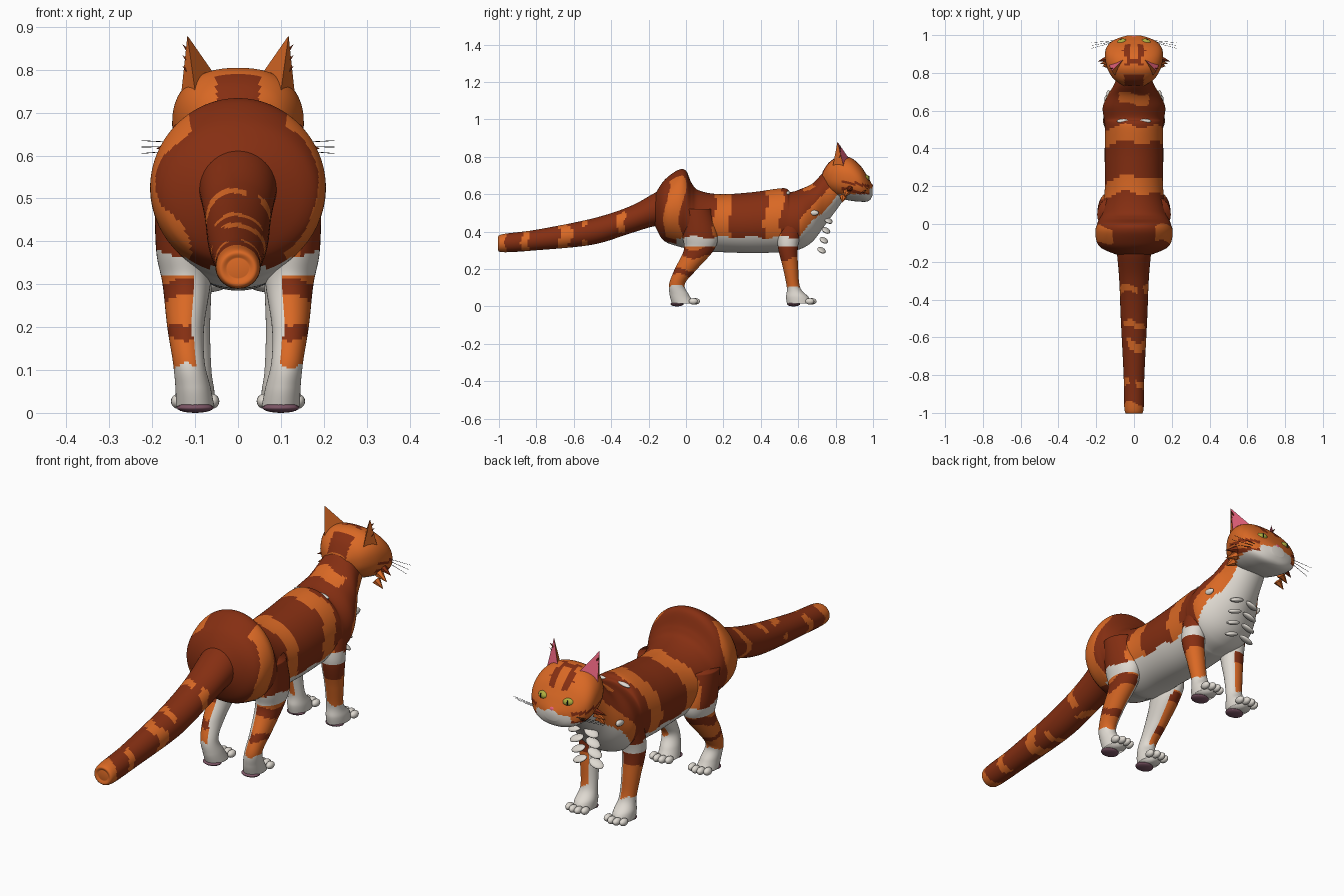
import bpy, bmesh, math
from mathutils import Vector

if "Cube" in bpy.data.objects:
    bpy.data.objects.remove(bpy.data.objects["Cube"], do_unlink=True)

# Materials
COLOURS = {
    "orange_fur": (0.70, 0.14, 0.018), "rust_fur": (0.235, 0.028, 0.006),
    "white_fur": (0.74, 0.70, 0.64), "ear_pink": (0.78, 0.12, 0.20),
    "pad_purple": (0.20, 0.09, 0.13), "eye_green": (0.42, 0.42, 0.05),
    "black": (0.01, 0.01, 0.012),
}
MATS = []
for label, rgb in COLOURS.items():
    m = bpy.data.materials.new(label)
    m.use_nodes = True
    m.diffuse_color = (*rgb, 1)
    m.node_tree.nodes["Principled BSDF"].inputs["Base Color"].default_value = (*rgb, 1)
    MATS.append(m)
ORANGE, RUST, WHITE, PINK, PAD, GREEN, BLACK = range(7)


def finish(name, bm, rule, smooth=True):
    """Turn a bmesh into an object; rule gives each face its colour slot."""
    bmesh.ops.recalc_face_normals(bm, faces=bm.faces)
    bm.normal_update()
    me = bpy.data.meshes.new(name)
    used = []
    for f in bm.faces:
        c = rule(f.calc_center_median(), f.normal) if callable(rule) else rule
        if c not in used:
            used.append(c)
            me.materials.append(MATS[c])
        f.material_index = used.index(c)
        f.smooth = smooth
    bm.to_mesh(me)
    bm.free()
    ob = bpy.data.objects.new(name, me)
    bpy.context.collection.objects.link(ob)
    return ob


def catmull(a, b, c, d, t):
    return [0.5 * (2 * q + (r - p) * t + (2 * p - 5 * q + 4 * r - s) * t * t
                   + (3 * q - p - 3 * r + s) * t ** 3) for p, q, r, s in zip(a, b, c, d)]


def loft(name, stations, place, rule, seg=64, steps=10, power=1.0):
    """Skin smooth rings; place(station, cos, sin) gives each ring point."""
    pts = [stations[0]] + stations + [stations[-1]]
    rows = [catmull(*pts[i:i + 4], k / steps) for i in range(len(pts) - 3) for k in range(steps)]
    rows.append(stations[-1])
    bm = bmesh.new()
    rings = []
    for row in rows:
        ring = []
        for k in range(seg):
            a = math.tau * k / seg
            c, s = (math.copysign(abs(v) ** power, v) for v in (math.cos(a), math.sin(a)))
            ring.append(bm.verts.new(place(row, c, s)))
        rings.append(ring)
    for r0, r1 in zip(rings, rings[1:]):
        for k in range(seg):
            j = (k + 1) % seg
            bm.faces.new((r0[k], r0[j], r1[j], r1[k]))
    bm.faces.new(rings[0])
    bm.faces.new(rings[-1])
    return finish(name, bm, rule)


def along_y(r, c, s):
    """Station: y, top, bottom, half width."""
    return (r[3] * c, r[0], (r[1] + r[2]) / 2 + (r[1] - r[2]) / 2 * s)


def ball(name, loc, size, colour, rot=(0, 0, 0)):
    bpy.ops.mesh.primitive_uv_sphere_add(segments=16, ring_count=10, location=loc, rotation=rot)
    ob = bpy.context.object
    ob.name = name
    ob.scale = size
    ob.data.materials.append(MATS[colour])
    bpy.ops.object.shade_smooth()


def spike(name, a, b, r, colour, tip=0.0):
    a, b = Vector(a), Vector(b)
    bpy.ops.mesh.primitive_cone_add(vertices=6, radius1=r, radius2=tip, depth=(b - a).length,
                                    location=(a + b) / 2,
                                    rotation=(b - a).to_track_quat('Z', 'Y').to_euler())
    bpy.context.object.name = name
    bpy.context.object.data.materials.append(MATS[colour])


def in_bands(v, bands):
    return any(lo < v < hi for lo, hi in bands)


# Torso: rump hump, belly, shoulders and neck
def coat(p, n):
    belly = 0.34 if p.y < -0.05 else 0.37 + max(0, p.y - 0.6) * 1.05
    if p.z < belly + 0.008 * math.sin(40 * p.y):
        return WHITE
    y = p.y + 0.016 * math.sin(18 * p.z) + 0.012 * math.sin(35 * p.x)
    if -0.11 < y < -0.02:
        return ORANGE if abs(p.x) > 0.11 else RUST
    if in_bands(y, [(0.15, 0.235), (0.42, 0.505)]):
        return ORANGE
    if p.y > 0.61 and (p.z < belly + 0.09 or (abs(p.x) < 0.08 and 0.62 < y < 0.68)):
        return ORANGE
    return RUST


loft("torso", [(-0.17, 0.59, 0.44, 0.07), (-0.135, 0.65, 0.37, 0.16), (-0.10, 0.69, 0.34, 0.195),
               (-0.04, 0.73, 0.32, 0.205), (0.0, 0.725, 0.31, 0.195), (0.03, 0.66, 0.30, 0.185),
               (0.07, 0.62, 0.29, 0.175), (0.18, 0.60, 0.29, 0.155), (0.35, 0.61, 0.285, 0.155),
               (0.52, 0.632, 0.29, 0.155), (0.56, 0.612, 0.295, 0.16), (0.62, 0.63, 0.31, 0.165),
               (0.68, 0.66, 0.35, 0.14), (0.74, 0.72, 0.43, 0.105), (0.80, 0.74, 0.51, 0.085),
               (0.85, 0.74, 0.58, 0.07)], along_y, coat, seg=96)


# Tail
def tail_coat(p, n):
    y = p.y + 0.012 * math.sin(50 * p.x) + 0.01 * math.sin(60 * p.z)
    if y < -0.955:
        return ORANGE
    rings = in_bands(y, [(-0.87, -0.83), (-0.67, -0.61), (-0.54, -0.51), (-0.37, -0.33)])
    return ORANGE if rings and math.sin(45 * p.x + 9 * p.y) > -0.75 else RUST


loft("tail", [(-1.0, 0.36, 0.315, 0.025), (-0.985, 0.385, 0.29, 0.05), (-0.8, 0.41, 0.30, 0.055),
              (-0.5, 0.47, 0.33, 0.07), (-0.3, 0.535, 0.39, 0.078), (-0.16, 0.61, 0.43, 0.09),
              (-0.08, 0.64, 0.42, 0.10)], along_y, tail_coat, seg=48, steps=20)


# Head
def face_coat(p, n):
    x = abs(p.x)
    if p.z < 0.60 or (p.y > 0.93 and p.z < 0.63 and x < 0.09):
        return WHITE
    if p.y > 0.84 and p.z > 0.725 and in_bands(x + 0.01 * math.sin(60 * p.y), [(0.018, 0.05)]):
        return RUST
    if x > 0.09 and p.y > 0.83 and in_bands(p.z - 0.2 * (0.9 - p.y), [(0.605, 0.622), (0.65, 0.665)]):
        return RUST
    return RUST if p.y < 0.79 and p.z > 0.70 and x < 0.05 else ORANGE


loft("head", [(0.73, 0.72, 0.65, 0.05), (0.765, 0.77, 0.61, 0.105), (0.82, 0.803, 0.58, 0.14),
              (0.88, 0.795, 0.565, 0.153), (0.93, 0.755, 0.56, 0.148), (0.965, 0.705, 0.56, 0.12),
              (0.985, 0.67, 0.57, 0.08), (0.998, 0.645, 0.595, 0.035)],
     along_y, face_coat, power=0.85)
ball("nose", (0, 0.985, 0.645), (0.02, 0.014, 0.013), PINK)

# Legs: station is z, x, y, half width, half depth
FRONT = [(0.45, 0.105, 0.57, 0.05, 0.07), (0.33, 0.112, 0.545, 0.052, 0.055),
         (0.2, 0.107, 0.56, 0.042, 0.04), (0.1, 0.10, 0.575, 0.038, 0.036),
         (0.05, 0.10, 0.595, 0.045, 0.06), (0.015, 0.10, 0.605, 0.045, 0.065)]
HIND = [(0.52, 0.11, 0.05, 0.085, 0.09), (0.38, 0.125, 0.075, 0.066, 0.095),
        (0.30, 0.12, 0.068, 0.056, 0.08), (0.2, 0.122, 0.0, 0.043, 0.06),
        (0.12, 0.115, -0.048, 0.037, 0.042), (0.06, 0.105, -0.035, 0.041, 0.052),
        (0.015, 0.10, -0.015, 0.045, 0.06)]

for side, label in ((1, "left"), (-1, "right")):
    def on_side(r, c, s):
        return (side * (r[1] + r[3] * c), r[2] + r[4] * s, r[0])

    def leg_coat(p, n):
        if p.z > 0.32:
            return coat(p, n)
        if p.z < 0.11 + 0.008 * math.sin(90 * p.x) or n.x * side < -0.45:
            return WHITE
        z = p.z + 0.012 * math.sin(40 * p.y)
        bands = [(0.25, 0.33)] if p.y > 0.3 else [(0.165, 0.195), (0.265, 0.31)]
        return RUST if in_bands(z, bands) else ORANGE

    for part, stations, toe_y in (("front", FRONT, 0.675), ("hind", HIND, 0.052)):
        loft(f"{label}_{part}_leg", stations, on_side, leg_coat, seg=40, steps=12)
        for i in range(4):
            off = (i - 1.5) * 0.027
            ball(f"{label}_{part}_toe", (side * 0.1 + off, toe_y - 8 * off * off, 0.027),
                 (0.016, 0.024, 0.017), WHITE)
        ball(f"{label}_{part}_pad", (side * 0.1, toe_y - 0.1, 0.012), (0.043, 0.035, 0.012), PAD)

    # Ear: pyramid with a pink front face
    bm = bmesh.new()
    outer, inner, back, tip = [bm.verts.new((side * x, y, z)) for x, y, z in (
        (0.135, 0.85, 0.72), (0.052, 0.875, 0.785), (0.10, 0.785, 0.75), (0.118, 0.81, 0.88))]
    for tri in ((outer, inner, tip), (inner, back, tip), (back, outer, tip), (outer, back, inner)):
        bm.faces.new(tri)
    finish(f"{label}_ear", bm, lambda p, n: PINK if n.y > 0.4 and n.z > 0 else ORANGE, False)
    for k in range(3):
        z = 0.79 + 0.025 * k
        spike(f"{label}_ear_tuft", (side * 0.112, 0.82, z), (side * 0.13, 0.825, z + 0.02), 0.006, RUST)

    # Eye with slit pupil
    ball(f"{label}_eye", (side * 0.066, 0.962, 0.685), (0.027, 0.018, 0.018), GREEN, (0, 0, -side * 0.4))
    ball(f"{label}_pupil", (side * 0.069, 0.977, 0.686), (0.003, 0.005, 0.012), BLACK)

    # Cheek tufts and whiskers
    for k, colour in enumerate((RUST, ORANGE, ORANGE)):
        spike(f"{label}_cheek_tuft", (side * 0.13, 0.88 - 0.02 * k, 0.635 - 0.025 * k),
              (side * (0.192 - 0.012 * k), 0.86 - 0.012 * k, 0.615 - 0.03 * k), 0.02, colour)
    for k in range(3):
        spike(f"{label}_whisker", (side * 0.06, 0.975, 0.618 + 0.004 * k),
              (side * 0.225, 0.93 + 0.015 * k, 0.605 + 0.015 * k), 0.0014, BLACK, 0.0007)

    # Chest tufts and shoulder patch
    for k in range(4):
        ball(f"{label}_chest_tuft", (side * 0.042, 0.725 + 0.012 * k, 0.30 + 0.053 * k),
             (0.036, 0.024, 0.011), WHITE, (-0.4, side * 0.35, 0))
    ball(f"{label}_neck_tuft", (side * 0.135, 0.68, 0.50), (0.012, 0.03, 0.015), WHITE)
    ball(f"{label}_shoulder_patch", (side * 0.06, 0.545, 0.607), (0.032, 0.012, 0.008), WHITE,
         (0, side * 0.2, 0))
